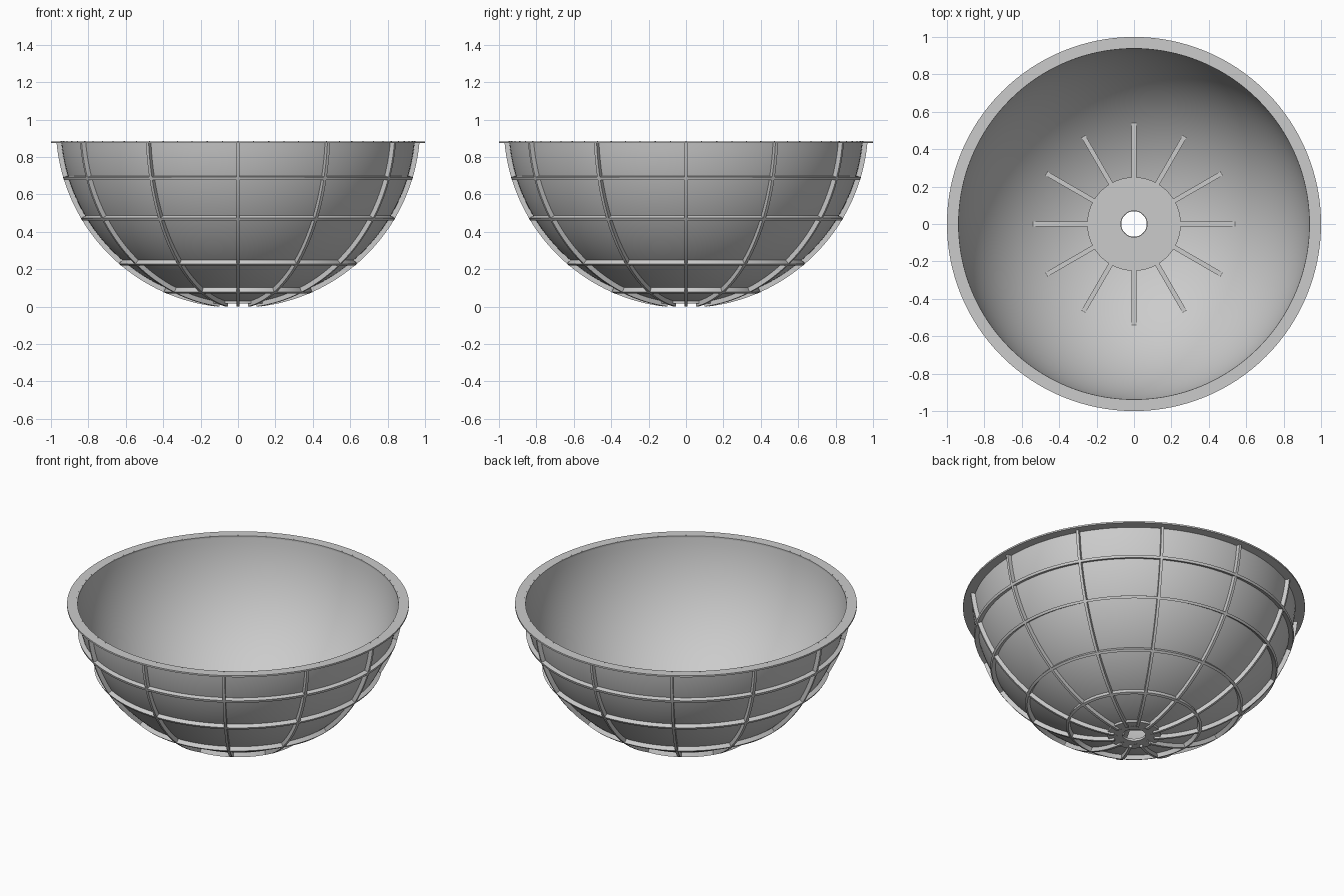
import bpy, bmesh
from math import sin, cos, asin, acos, pi, sqrt, radians
from mathutils import Matrix

cube = bpy.data.objects.get("Cube")
if cube:
    bpy.data.objects.remove(cube)

CENTRE = 0.968      # height of the sphere centre
INNER = 0.944       # inside of the bowl
OUTER = 0.949       # outside of the bowl
RIB = 0.9745        # outer edge of the ribs
RIM_Z = 0.874       # underside of the rim
HOLE = 0.07
WIDTH = 0.016       # thickness of ribs and hoops

grey = bpy.data.materials.new("grey metal")
grey.use_nodes = True
colour = (0.6, 0.6, 0.6, 1)
grey.diffuse_color = colour
grey.node_tree.nodes["Principled BSDF"].inputs["Base Color"].default_value = colour


def finish(name, bm):
    bmesh.ops.recalc_face_normals(bm, faces=bm.faces)
    mesh = bpy.data.meshes.new(name)
    bm.to_mesh(mesh)
    bm.free()
    mesh.materials.append(grey)
    obj = bpy.data.objects.new(name, mesh)
    bpy.context.collection.objects.link(obj)
    bpy.ops.object.select_all(action="DESELECT")
    obj.select_set(True)
    bpy.context.view_layer.objects.active = obj
    bpy.ops.object.shade_smooth_by_angle(angle=radians(30))
    return obj


def lathe(name, profile, steps=128):
    """Turn a closed (radius, height) outline around the z axis."""
    bm = bmesh.new()
    rows = [[bm.verts.new((r * cos(2 * pi * s / steps), r * sin(2 * pi * s / steps), z))
             for r, z in profile] for s in range(steps)]
    n = len(profile)
    for s in range(steps):
        a, b = rows[s], rows[(s + 1) % steps]
        for i in range(n):
            j = (i + 1) % n
            bm.faces.new((a[i], b[i], b[j], a[j]))
    return finish(name, bm)


def fins(name, outline, width, count=12):
    """Extrude an upright (radius, height) outline and repeat it around z."""
    bm = bmesh.new()
    for k in range(count):
        turn = Matrix.Rotation(2 * pi * k / count, 4, "Z")
        sides = [[bm.verts.new(turn @ Matrix.Translation((r, y, z)).translation)
                  for r, z in outline] for y in (-width / 2, width / 2)]
        a, b = sides
        bm.faces.new(a)
        bm.faces.new(b[::-1])
        for i in range(len(a)):
            j = (i + 1) % len(a)
            bm.faces.new((a[i], a[j], b[j], b[i]))
    return finish(name, bm)


def arc(radius, r_start, z_end, steps=40):
    """Points on the sphere, from a radius near the bottom up to a height."""
    t0, t1 = asin(r_start / radius), acos((CENTRE - z_end) / radius)
    return [(radius * sin(t), CENTRE - radius * cos(t))
            for t in (t0 + (t1 - t0) * i / steps for i in range(steps + 1))]


def discs(name, radius, z, size, depth, count):
    """Ring of small fastener heads."""
    bm = bmesh.new()
    for k in range(count):
        place = Matrix.Rotation(2 * pi * k / count, 4, "Z") @ Matrix.Translation((radius, 0, z))
        bmesh.ops.create_cone(bm, cap_ends=True, segments=10, radius1=size,
                              radius2=size, depth=depth, matrix=place)
    return finish(name, bm)


# Thin bowl, rim flange and bottom hub plate
lathe("bowl_shell", arc(INNER, HOLE, RIM_Z) + arc(OUTER, HOLE, RIM_Z)[::-1])
lathe("rim_flange", [(0.938, RIM_Z), (1, RIM_Z), (1, 0.884), (0.938, 0.884)])
lathe("hub_plate", [(0.068, 0.016), (0.155, 0.016), (0.155, 0.03), (0.068, 0.03)])

# Upright ribs on the outside
fins("outer_ribs", arc(0.946, 0.12, RIM_Z) + arc(RIB, 0.12, RIM_Z)[::-1], WIDTH)

# Hoops standing square to the bowl surface
for i, z in enumerate((0.075, 0.225, 0.467, 0.685)):
    t = acos((CENTRE - z) / RIB)
    half = WIDTH / 2 / RIB
    section = [(rad * sin(a), CENTRE - rad * cos(a))
               for rad, a in ((0.946, t - half), (RIB + 0.001, t - half),
                              (RIB + 0.001, t + half), (0.946, t + half))]
    lathe(f"hoop_{i + 1}", section)

# Inner platform held up on level spokes
SPOKE_END = 0.54
top = CENTRE - sqrt(INNER ** 2 - SPOKE_END ** 2)
low = top - 0.024
low_end = sqrt(INNER ** 2 - (CENTRE - low) ** 2)
fins("platform_spokes", [(0.2, low), (low_end, low), (SPOKE_END, top), (0.2, top)], 0.025)
lathe("platform_disc", [(HOLE, top - 0.004), (0.25, top - 0.004),
                        (0.25, top + 0.006), (HOLE, top + 0.006)])

# Fasteners on the hub and rim
discs("hub_bolts", 0.105, 0.016, 0.008, 0.006, 8)
discs("rim_bolts", 0.946, 0.884, 0.003, 0.002, 72)
